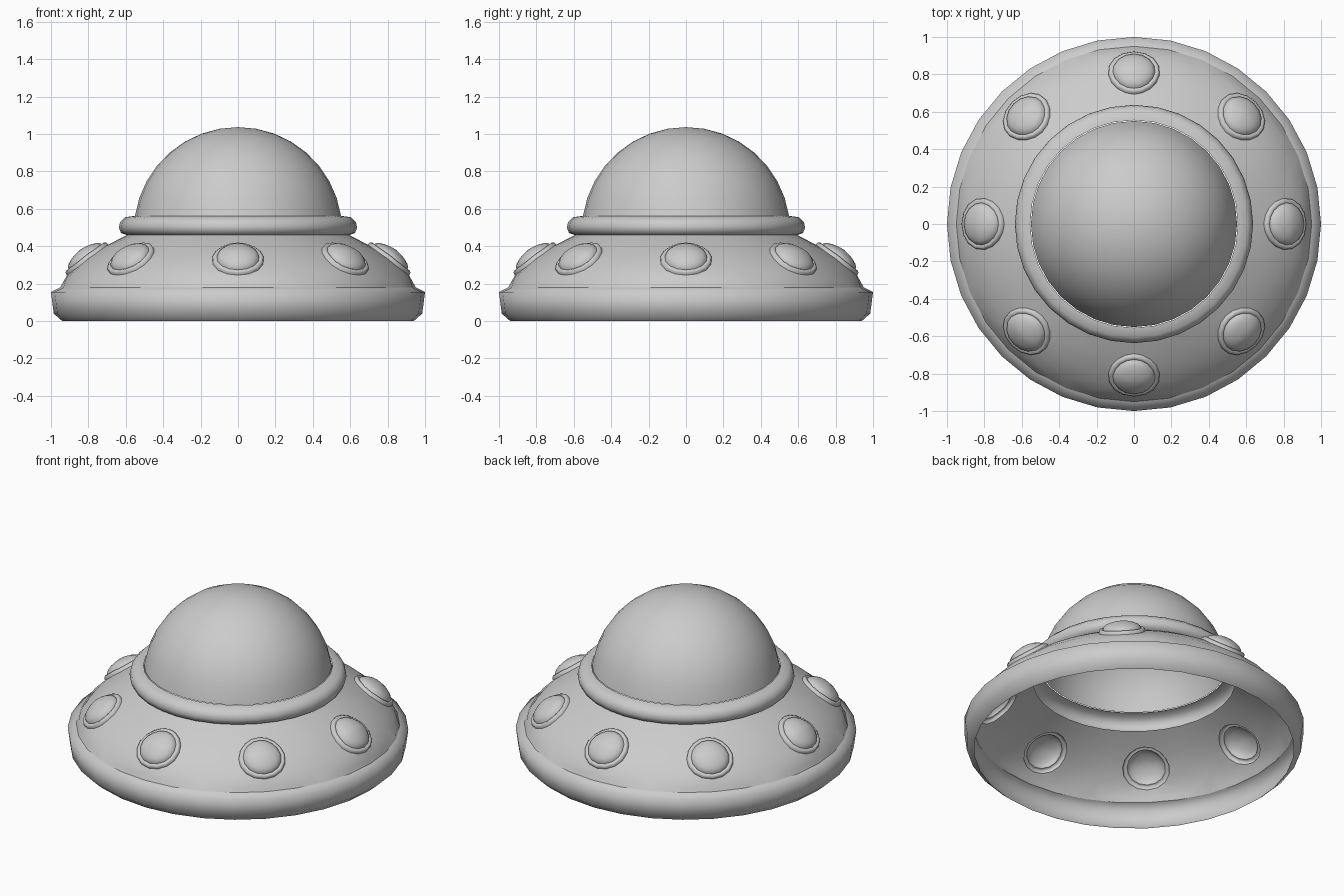
import bpy, bmesh
from math import sin, cos, pi, radians, hypot
from mathutils import Vector

if "Cube" in bpy.data.objects:
    bpy.data.objects.remove(bpy.data.objects["Cube"])

grey = bpy.data.materials.new("plain_grey")
grey.use_nodes = True
grey.diffuse_color = (0.6, 0.6, 0.6, 1)
grey.node_tree.nodes["Principled BSDF"].inputs["Base Color"].default_value = (0.6, 0.6, 0.6, 1)

SEGMENTS = 32
LIGHTS = 8
POINTS = 16


def build(name, lofts, cap=False):
    """Make one smooth open shell from lists of closed rings, welded together."""
    bm = bmesh.new()
    for rings in lofts:
        rows = [[bm.verts.new(p) for p in ring] for ring in rings]
        n = len(rows[0])
        for low, high in zip(rows, rows[1:]):
            for i in range(n):
                j = (i + 1) % n
                bm.faces.new((low[i], low[j], high[j], high[i]))
        if cap:
            last = rows[-1]
            tip = bm.verts.new(cap(rings))
            for i in range(n):
                bm.faces.new((last[i], last[(i + 1) % n], tip))
    bmesh.ops.remove_doubles(bm, verts=bm.verts, dist=0.0005)
    for f in bm.faces:
        f.smooth = True
    mesh = bpy.data.meshes.new(name)
    bm.to_mesh(mesh)
    bm.free()
    mesh.materials.append(grey)
    obj = bpy.data.objects.new(name, mesh)
    bpy.context.collection.objects.link(obj)
    return obj


def polar(r, a, z):
    return Vector((r * cos(a), r * sin(a), z))


def revolve(profile):
    return [[polar(r, 2 * pi * i / SEGMENTS, z) for i in range(SEGMENTS)] for r, z in profile]


# Bulging lower rim, open underneath
build("lower_rim", [revolve([(0.94, 0), (0.985, 0.04), (1.0, 0.155), (0.95, 0.18)])])

# Collar between hull and dome
build("collar", [revolve([(0.595, 0.46), (0.625, 0.47), (0.637, 0.5),
                          (0.63, 0.53), (0.605, 0.555), (0.555, 0.562)])])

# Glass dome
DOME_R, DOME_Z, START = 0.557, 0.48, radians(8.5)
steps = [START + (pi / 2 - START) * i / 8 for i in range(8)]
build("dome", [revolve([(DOME_R * cos(t), DOME_Z + DOME_R * sin(t)) for t in steps])],
      cap=lambda rings: (0, 0, DOME_Z + DOME_R))

# Sloping hull surface, addressed by angle and distance along its profile
HULL = [(0.95, 0.18), (0.915, 0.245), (0.81, 0.335), (0.71, 0.4), (0.595, 0.46)]
LENGTHS = [hypot(b[0] - a[0], b[1] - a[1]) for a, b in zip(HULL, HULL[1:])]
TOTAL = sum(LENGTHS)
MIDDLE = LENGTHS[0] + LENGTHS[1]
LIGHT_R = 0.138


def hull_point(angle, s):
    for (r0, z0), (r1, z1), length in zip(HULL, HULL[1:], LENGTHS):
        if s <= length + 1e-6:
            break
        s -= length
    t = s / length
    return polar(r0 + (r1 - r0) * t, angle, z0 + (z1 - z0) * t)


def wave(k):
    return max(-1, min(1, abs(k % POINTS - 8) / 2 - 2))


def circle_uv(k, radius):
    t = 2 * pi * k / POINTS
    return radius * cos(t) / HULL[2][0], MIDDLE + radius * sin(t)


def square_uv(k):
    y = wave(k - 4)
    return wave(k) * pi / LIGHTS, MIDDLE + y * (TOTAL - MIDDLE if y > 0 else MIDDLE)


def light_ring(angle, radius, height):
    normal = polar(0.62, angle, 0.785)
    ring = []
    for k in range(POINTS):
        u, s = circle_uv(k, radius)
        ring.append(hull_point(angle + u, s) + normal * height)
    return ring


# Each hull sector runs from its four-sided border to a round opening
angles = [2 * pi * i / LIGHTS for i in range(LIGHTS)]
sectors = []
for a in angles:
    rings = []
    for blend in (0, 0.33, 0.67, 1):
        ring = []
        for k in range(POINTS):
            outer, inner = Vector(square_uv(k)), Vector(circle_uv(k, LIGHT_R))
            u, s = outer.lerp(inner, blend)
            ring.append(hull_point(a + u, s))
        rings.append(ring)
    sectors.append(rings)
build("hull", sectors)

# Raised frames and domed lenses over the openings
FRAME = [(LIGHT_R, 0), (0.136, 0.014), (0.126, 0.021), (0.113, 0.016)]
build("light_frames", [[light_ring(a, r, h) for r, h in FRAME] for a in angles])
LENS = [(0.113 * cos(t), 0.016 + 0.042 * sin(t)) for t in (0, 0.3, 0.6, 0.9, 1.25)]


def lens_tip(rings):
    centre = sum(rings[-1], Vector()) / POINTS
    flat = Vector((centre.x, centre.y, 0)).normalized()
    return centre + (flat * 0.62 + Vector((0, 0, 0.785))) * 0.004


build("light_lenses", [[light_ring(a, r, h) for r, h in LENS] for a in angles], cap=lens_tip)
